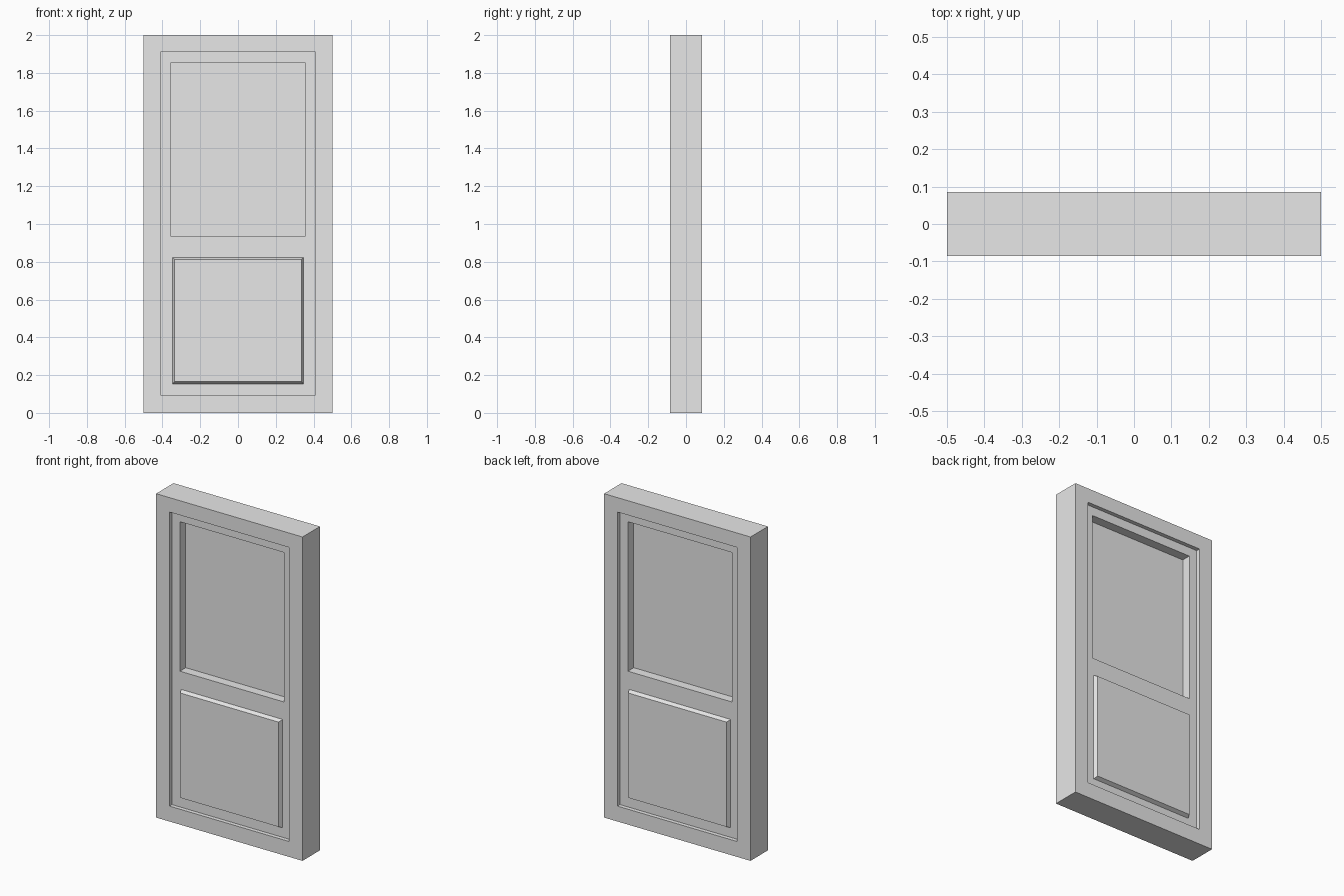
import bpy
import bmesh

cube = bpy.data.objects.get("Cube")
if cube:
    bpy.data.objects.remove(cube, do_unlink=True)

# Single plain paint colour
paint = bpy.data.materials.new("light_grey")
paint.use_nodes = True
paint.diffuse_color = (0.8, 0.8, 0.8, 1)
paint.node_tree.nodes["Principled BSDF"].inputs["Base Color"].default_value = (0.8, 0.8, 0.8, 1)


def loop(bm, rect, y):
    """Rectangle of vertices; rect = (half width, bottom, top)."""
    w, low, high = rect
    return [bm.verts.new((x, y, z)) for x, z in
            ((-w, low), (w, low), (w, high), (-w, high))]


def bridge(bm, a, b):
    for i in range(4):
        j = (i + 1) % 4
        bm.faces.new((a[i], a[j], b[j], b[i]))


def finish(bm, name):
    bmesh.ops.recalc_face_normals(bm, faces=bm.faces)
    mesh = bpy.data.meshes.new(name)
    bm.to_mesh(mesh)
    bm.free()
    mesh.materials.append(paint)
    obj = bpy.data.objects.new(name, mesh)
    bpy.context.collection.objects.link(obj)
    return obj


def ring(name, outer, inner, depth):
    """Rectangular surround with a rectangular hole through it."""
    bm = bmesh.new()
    loops = [loop(bm, r, y) for r, y in
             ((outer, -depth), (inner, -depth), (inner, depth), (outer, depth))]
    for i in range(4):
        bridge(bm, loops[i], loops[(i + 1) % 4])
    return finish(bm, name)


def slab(name, base, face, y_base, y_face):
    """Closed block tapering from the base rectangle to the face rectangle."""
    bm = bmesh.new()
    a, b = loop(bm, base, y_base), loop(bm, face, y_face)
    bridge(bm, a, b)
    bm.faces.new(a)
    bm.faces.new(b)
    return finish(bm, name)


FRAME = (0.5, 0, 2)
OPENING = (0.409, 0.095, 1.911)
WINDOW = (0.355, 0.933, 1.856)
PANEL_BASE = (0.346, 0.154, 0.823)
PANEL_FACE = (0.336, 0.165, 0.812)
FRAME_Y, DOOR_Y, PANE_Y, PANEL_Y = 0.085, 0.06, 0.003, 0.083

# Outer frame, door leaf and window pane
ring("door_frame", FRAME, OPENING, FRAME_Y)
ring("door_leaf", OPENING, WINDOW, DOOR_Y)
slab("window_pane", WINDOW, WINDOW, -PANE_Y, PANE_Y)

# Raised lower panel on both sides
for side, name in ((-1, "front_panel"), (1, "back_panel")):
    slab(name, PANEL_BASE, PANEL_FACE, side * DOOR_Y, side * PANEL_Y)
